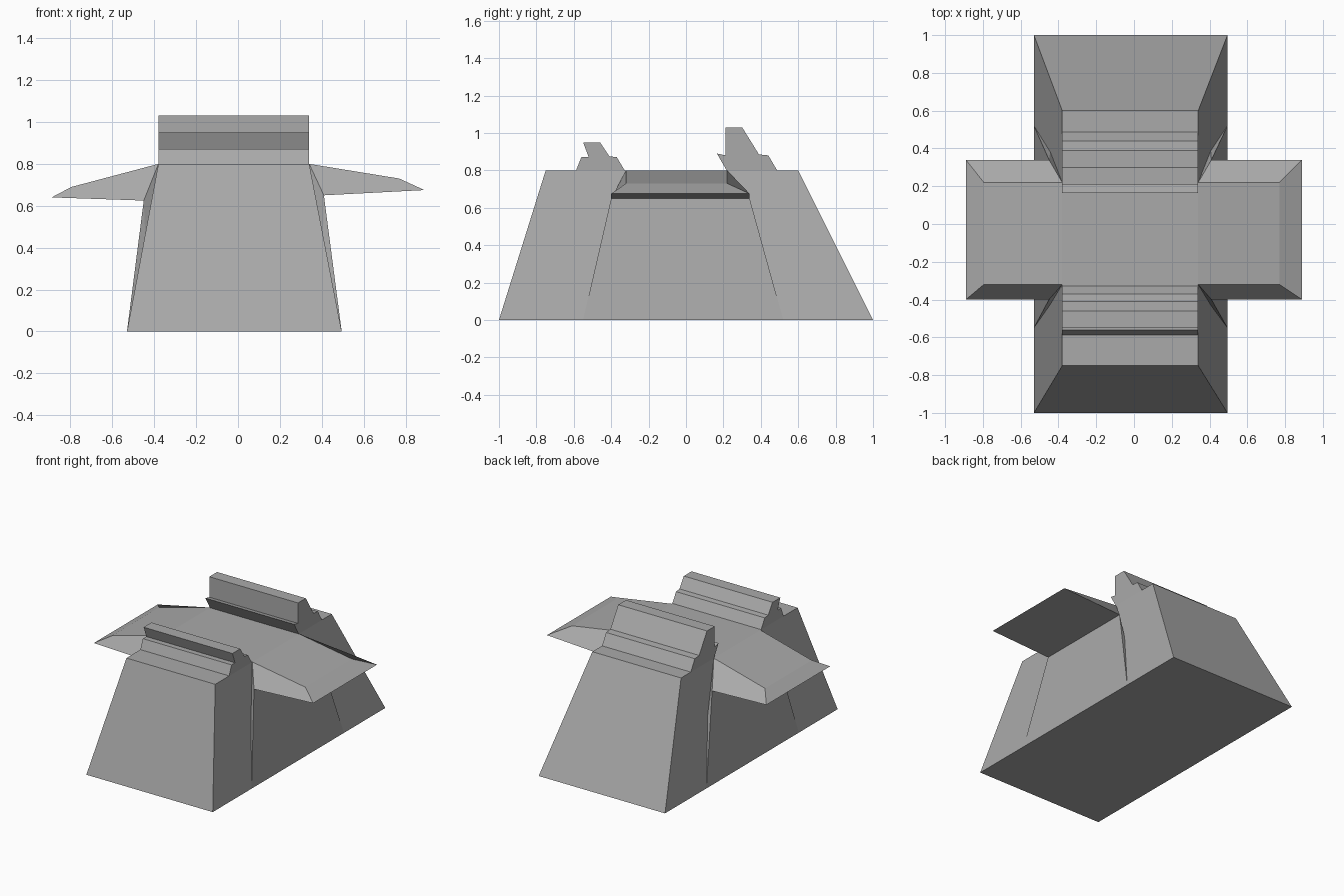
import bpy
import bmesh

cube = bpy.data.objects.get("Cube")
if cube:
    bpy.data.objects.remove(cube, do_unlink=True)

# Single stone colour
stone = bpy.data.materials.new("grey stone")
stone.use_nodes = True
GREY = (0.4, 0.4, 0.4, 1)
stone.diffuse_color = GREY
stone.node_tree.nodes["Principled BSDF"].inputs["Base Color"].default_value = GREY


def finish(name, bm):
    bmesh.ops.recalc_face_normals(bm, faces=bm.faces)
    mesh = bpy.data.meshes.new(name)
    bm.to_mesh(mesh)
    bm.free()
    mesh.materials.append(stone)
    obj = bpy.data.objects.new(name, mesh)
    bpy.context.collection.objects.link(obj)
    return obj


def loft(name, rings):
    """Skin a row of matching rings and cap both ends."""
    bm = bmesh.new()
    rows = [[bm.verts.new(p) for p in ring] for ring in rings]
    n = len(rows[0])
    for a, b in zip(rows, rows[1:]):
        for i in range(n):
            j = (i + 1) % n
            bm.faces.new((a[i], a[j], b[j], b[i]))
    bm.faces.new(rows[0])
    bm.faces.new(rows[-1])
    return finish(name, bm)


def hull(name, points):
    bm = bmesh.new()
    for p in points:
        bm.verts.new(p)
    bmesh.ops.convex_hull(bm, input=bm.verts)
    return finish(name, bm)


def rect(x0, x1, y0, y1, z):
    return [(x0, y0, z), (x1, y0, z), (x1, y1, z), (x0, y1, z)]


RIGHT, LEFT, DECK = -0.38, 0.34, 0.8
TOP_Y = (-0.32, 0.22)
LOW_Y = (-0.40, 0.34)

# Tapered body
loft("body", [rect(-0.53, 0.495, -1, 1, 0), rect(RIGHT, LEFT, -0.75, 0.6, DECK)])


# Stepped ridges across the deck
def ridge(name, profile):
    loft(name, [[(x, y, z) for y, z in profile] for x in (RIGHT, LEFT)])


ridge("front_ridge", [
    (-0.59, 0.795), (-0.56, 0.87), (-0.52, 0.87), (-0.55, 0.95),
    (-0.46, 0.95), (-0.41, 0.875), (-0.37, 0.87), (-0.325, 0.795)])
ridge("rear_ridge", [
    (0.22, 0.795), (0.165, 0.89), (0.21, 0.88), (0.21, 1.03),
    (0.30, 1.03), (0.39, 0.885), (0.44, 0.88), (0.49, 0.795)])


# Drooping side wings, and the swollen flanks that carry them
def wing_station(top, low):
    return [(top[0], TOP_Y[0], top[1]), (top[0], TOP_Y[1], top[1]),
            (low[0], LOW_Y[1], low[1]), (low[0], LOW_Y[0], low[1])]


def side(name, foot_x, root_top, root_low, tip_top, tip_low):
    root = wing_station(root_top, root_low)
    loft(name + "_wing", [root, wing_station(tip_top, tip_low)])
    feet = [(foot_x, -0.55, 0), (foot_x, 0.52, 0),
            (foot_x * 0.8, -0.5, 0), (foot_x * 0.8, 0.5, 0)]
    hull(name + "_flank", root + feet)


side("right", -0.53, (RIGHT, DECK), (-0.45, 0.625), (-0.795, 0.69), (-0.89, 0.64))
side("left", 0.495, (LEFT, DECK), (0.41, 0.65), (0.77, 0.73), (0.89, 0.675))
